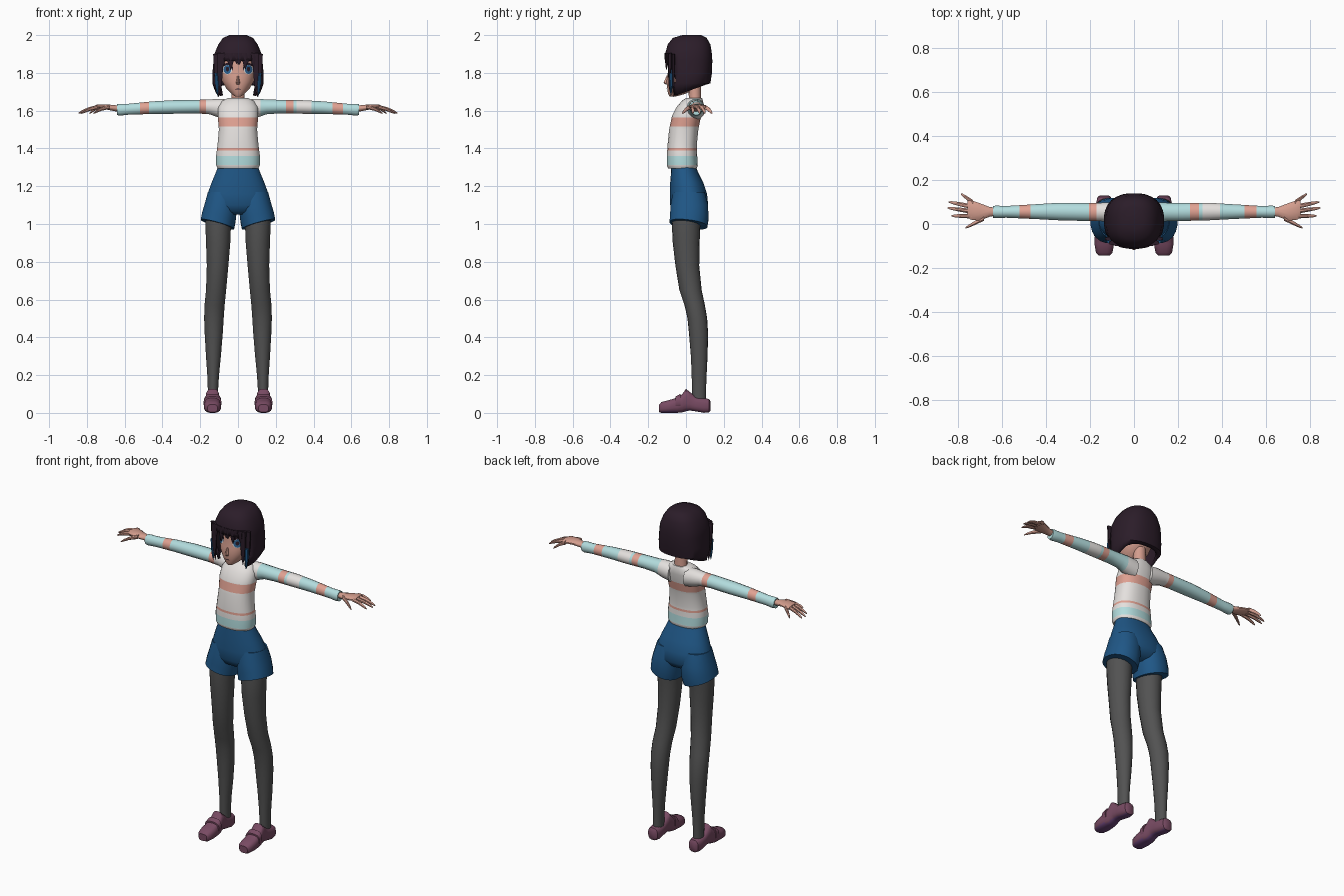
import bpy, bmesh, math
from mathutils import Vector
from mathutils.bvhtree import BVHTree

if "Cube" in bpy.data.objects:
    bpy.data.objects.remove(bpy.data.objects["Cube"])

COLORS = {
    "hair_plum": (.024, .012, .022), "skin": (.66, .34, .27), "knit_white": (.78, .75, .73),
    "knit_aqua": (.45, .72, .73), "knit_pink": (.75, .36, .29), "denim_blue": (.014, .095, .24),
    "tights_grey": (.085, .085, .085), "shoe_mauve": (.19, .07, .125),
    "sole_purple": (.15, .06, .19), "eye_blue": (.03, .13, .30)}
MATS = {}
for key, rgb in COLORS.items():
    MATS[key] = bpy.data.materials.new(key)
    MATS[key].diffuse_color = (*rgb, 1)
NAMES = list(COLORS)


def finish(name, bm, rule):
    """Turn a bmesh into an object; rule is a colour name or f(face centre, normal)."""
    bmesh.ops.recalc_face_normals(bm, faces=bm.faces)
    picks = [rule(f.calc_center_median(), f.normal) if callable(rule) else rule for f in bm.faces]
    used = sorted(set(picks), key=NAMES.index)
    for f, c in zip(bm.faces, picks):
        f.material_index = used.index(c)
    me = bpy.data.meshes.new(name)
    bm.to_mesh(me)
    for c in used:
        me.materials.append(MATS[c])
    ob = bpy.data.objects.new(name, me)
    bpy.context.collection.objects.link(ob)
    return ob


def loft(axis, rings, n=16, p=2.0, s=1, cuts=(), shift=None, caps=True):
    """Skin rings (t, lo1, hi1, lo2, hi2) along an axis; s=-1 mirrors in x."""
    rings = sorted(rings)
    for c in cuts:
        for a, b in zip(rings, rings[1:]):
            if a[0] < c < b[0]:
                k = (c - a[0]) / (b[0] - a[0])
                rings.append(tuple(u + (v - u) * k for u, v in zip(a, b)))
                rings.sort()
                break
    bm = bmesh.new()
    rows = []
    for t, a0, a1, b0, b1 in rings:
        row = []
        for i in range(n):
            th = 2 * math.pi * (i + .5) / n
            c, d = math.cos(th), math.sin(th)
            u = (a0 + a1) / 2 + (a1 - a0) / 2 * math.copysign(abs(c) ** (2 / p), c)
            v = (b0 + b1) / 2 + (b1 - b0) / 2 * math.copysign(abs(d) ** (2 / p), d)
            co = Vector({"x": (t, u, v), "y": (u, t, v), "z": (u, v, t)}[axis])
            if shift:
                co = shift(co)
            co.x *= s
            row.append(bm.verts.new(co))
        rows.append(row)
    for r, q in zip(rows, rows[1:]):
        for i in range(n):
            j = (i + 1) % n
            bm.faces.new((r[i], r[j], q[j], q[i]))
    if caps:
        bm.faces.new(rows[0])
        bm.faces.new(rows[-1])
    return bm


def inside(v, spans):
    return any(a < v < b for a, b in spans)


# Sweater body with horizontal stripes
def body_rule(c, n):
    if inside(c.z, [(1.515, 1.565), (1.39, 1.403)]):
        return "knit_pink"
    return "knit_aqua" if inside(c.z, [(1.312, 1.36)]) else "knit_white"


finish("sweater_body", loft("z", [
    (1.295, -.108, .108, -.095, .058), (1.31, -.116, .116, -.102, .063), (1.36, -.117, .117, -.102, .06),
    (1.42, -.109, .109, -.098, .058), (1.50, -.102, .102, -.09, .066), (1.57, -.108, .108, -.075, .08),
    (1.62, -.105, .105, -.05, .09), (1.652, -.085, .085, -.022, .09), (1.668, -.05, .05, .0, .085)],
    n=24, p=2.3, cuts=(1.312, 1.39, 1.403, 1.515, 1.565)), body_rule)

# Sleeves with uneven stripes
PINK = [(-.52, -.47), (-.205, -.17), (.255, .295), (.50, .555)]
WHITE = [(-.17, .12), (.31, .39)]


def sleeve_rule(c, n):
    return "knit_pink" if inside(c.x, PINK) else "knit_white" if inside(c.x, WHITE) else "knit_aqua"


for s, side in ((1, "left"), (-1, "right")):
    cuts = [abs(e) for span in PINK + WHITE for e in span if e * s > 0]
    finish(side + "_sleeve", loft("x", [
        (.05, 0, .10, 1.55, 1.66), (.10, .005, .10, 1.562, 1.664), (.15, .012, .097, 1.58, 1.66),
        (.22, .013, .096, 1.585, 1.658), (.34, .016, .097, 1.583, 1.656), (.45, .022, .09, 1.582, 1.65),
        (.58, .028, .082, 1.578, 1.637), (.625, .026, .084, 1.573, 1.637), (.64, .028, .082, 1.576, 1.635)],
        s=s, cuts=cuts), sleeve_rule)

    # Hand: flat palm and five tapered fingers
    finish(side + "_palm", loft("x", [
        (.62, .038, .074, 1.592, 1.626), (.655, .032, .078, 1.597, 1.63), (.70, .014, .096, 1.606, 1.634),
        (.74, .018, .11, 1.61, 1.634), (.755, .03, .105, 1.61, 1.63)], n=12, s=s), "skin")
    for f, (x0, y0, x1, y1) in {"thumb": (.68, .026, .765, -.018), "index": (.735, .036, .828, .037),
                                "middle": (.74, .058, .845, .073), "ring": (.74, .08, .84, .1),
                                "little": (.73, .098, .785, .137)}.items():
        rings = []
        for k, r in ((0, .012), (.5, .010), (.85, .007), (1, .003)):
            x, y, z = x0 + (x1 - x0) * k, y0 + (y1 - y0) * k, 1.62 - .034 * k ** 1.6
            rings.append((x, y - r, y + r, z - r, z + r))
        finish(f"{side}_{f}_finger", loft("x", rings, n=8, s=s), "skin")

    # Tights
    finish(side + "_leg", loft("z", [
        (1.08, .025, .17, -.07, .085), (1.0, .036, .174, -.075, .076), (.90, .04, .17, -.07, .072),
        (.78, .05, .166, -.056, .07), (.65, .062, .17, -.035, .083), (.57, .07, .178, -.008, .1),
        (.50, .075, .18, .008, .112), (.42, .08, .177, .016, .117), (.30, .09, .17, .026, .114),
        (.20, .1, .163, .03, .109), (.12, .105, .16, .032, .106), (.05, .105, .16, .035, .106)],
        n=18, s=s), "tights_grey")

    # Leg of the shorts, hem dropping toward the inside
    def hem(co):
        if co.z < 1.06:
            co.z += (co.x - .1) * .28 - co.y * .12
        return co
    finish(side + "_shorts_leg", loft("z", [
        (1.17, .0, .16, -.07, .1), (1.10, .002, .179, -.083, .118), (1.04, .012, .19, -.085, .12),
        (.997, .02, .198, -.088, .114), (1.0, .03, .185, -.078, .105)][:4], n=20, p=2.2, s=s, shift=hem),
        "denim_blue")

    # Shoe with a raised tongue, strap and heel
    finish(side + "_shoe", loft("y", [
        (-.142, .108, .162, .004, .045), (-.13, .097, .173, 0, .058), (-.09, .09, .18, 0, .068),
        (-.045, .092, .178, 0, .082), (-.02, .095, .174, .002, .1), (.0, .098, .172, .008, .128),
        (.02, .1, .17, .012, .112), (.05, .1, .17, .008, .085), (.095, .098, .172, 0, .078),
        (.122, .104, .166, .002, .074), (.13, .115, .155, .012, .06)], n=16, p=2.8, s=s),
        lambda c, n: "sole_purple" if n.z < -.7 else "shoe_mauve")
    finish(side + "_shoe_strap", loft("y", [
        (-.055, .088, .182, .02, .087), (-.03, .089, .18, .02, .101)], n=16, p=2.8, s=s), "shoe_mauve")

# Upper part of the shorts
finish("shorts_top", loft("z", [
    (1.305, -.106, .106, -.078, .052), (1.27, -.119, .119, -.08, .066), (1.22, -.14, .14, -.084, .092),
    (1.16, -.162, .162, -.085, .112), (1.10, -.176, .176, -.084, .118), (1.065, -.15, .15, -.065, .095),
    (1.05, -.09, .09, -.04, .06)], n=28, p=2.2), "denim_blue")

# Neck and head
finish("neck", loft("z", [(1.6, -.05, .05, .01, .085), (1.66, -.036, .036, .016, .08),
                          (1.75, -.034, .034, .01, .08)], n=14), "skin")
head = loft("z", [
    (1.676, -.016, .016, -.088, -.05), (1.69, -.036, .036, -.096, .0), (1.72, -.064, .064, -.1, .05),
    (1.755, -.084, .084, -.104, .08), (1.785, -.091, .091, -.099, .095), (1.83, -.096, .096, -.094, .105),
    (1.89, -.1, .1, -.092, .105), (1.94, -.08, .08, -.07, .09)], n=24, p=2.2)
surface = BVHTree.FromBMesh(head)
finish("head", head, "skin")
finish("nose", loft("z", [(1.738, -.008, .008, -.108, -.09), (1.748, -.011, .011, -.12, -.09),
                          (1.785, -.004, .004, -.103, -.09)], n=8), "skin")


def face_plate(name, x, z, rx, rz, color, lift):
    """Thin oval laid on the front of the face."""
    bm = bmesh.new()
    bmesh.ops.create_circle(bm, cap_ends=True, cap_tris=True, segments=14, radius=1)
    for v in bm.verts:
        px, pz = x + v.co.x * rx, z + v.co.y * rz
        hit = surface.ray_cast(Vector((px, -1, pz)), Vector((0, 1, 0)))[0]
        v.co = (px, (hit.y if hit else -.06) - lift, pz)
    bmesh.ops.triangulate(bm, faces=bm.faces)
    ob = finish(name, bm, color)
    if sum(p.normal.y for p in ob.data.polygons) > 0:
        ob.data.flip_normals()


for s, side in ((1, "left"), (-1, "right")):
    face_plate(side + "_eye_lash", s * .056, 1.824, .029, .029, "hair_plum", .002)
    face_plate(side + "_eye_white", s * .056, 1.817, .026, .025, "knit_white", .004)
    face_plate(side + "_iris", s * .056, 1.818, .02, .024, "eye_blue", .006)
    face_plate(side + "_pupil", s * .056, 1.82, .009, .012, "hair_plum", .008)
face_plate("mouth", 0, 1.714, .016, .0025, "hair_plum", .003)


# Bob hair: a shell open around the face, longer toward the front
def bob(co):
    if co.z < 1.72:
        co.z += (co.y + .06) * .36
    return co


hair = loft("z", [
    (2.0, -.045, .045, -.02, .08), (1.985, -.08, .08, -.07, .11), (1.95, -.105, .105, -.098, .13),
    (1.90, -.126, .126, -.111, .138), (1.865, -.13, .13, -.113, .14), (1.80, -.136, .136, -.11, .138),
    (1.745, -.137, .137, -.1, .13), (1.678, -.12, .12, -.085, .11)], n=28, p=2.5, shift=bob, caps=False)
top = [v for v in hair.verts if v.co.z > 1.999]
hair.faces.new(top)
bmesh.ops.delete(hair, geom=[f for f in hair.faces if f.calc_center_median().z < 1.87
                             and f.calc_center_median().y < -.06], context="FACES")
shell = finish("hair_bob", hair, "hair_plum")
mod = shell.modifiers.new("thickness", "SOLIDIFY")
mod.thickness, mod.offset = .016, -1


def lock(name, x, y, z0, z1, w, lean, color="hair_plum"):
    """Flat tapered strand hanging from z0 to z1."""
    rings = []
    for k, g in ((0, 1), (.45, .95), (.8, .55), (1, .06)):
        cx = x + lean * k
        rings.append((z0 + (z1 - z0) * k, cx - w * g, cx + w * g, y - .008 * g, y + .01 * g))
    finish(name, loft("z", rings, n=6), color)


# Ragged fringe, long side locks and blue inner strands
ENDS = (1.79, 1.825, 1.85, 1.815, 1.845, 1.84, 1.82, 1.85, 1.83, 1.785)
for i, end in enumerate(ENDS):
    x = -.099 + .022 * i
    lock(f"fringe_lock_{i + 1}", x, -.106 + 2.2 * x * x, 1.905, end, .0155, .006 * (-1) ** i)
for s, side in ((1, "left"), (-1, "right")):
    lock(side + "_front_lock", s * .096, -.088, 1.90, 1.70, .018, s * -.002)
    lock(side + "_side_lock", s * .115, -.068, 1.90, 1.672, .019, s * -.012)
    lock(side + "_blue_strand", s * .113, -.08, 1.80, 1.675, .012, s * -.004, "denim_blue")

# Smooth shading with crisp edges
bpy.ops.object.select_all(action="SELECT")
bpy.context.view_layer.objects.active = shell
bpy.ops.object.shade_smooth_by_angle(angle=math.radians(40))

for m in bpy.data.materials:
    if m.users and not m.is_grease_pencil:
        m.use_nodes = True
        m.node_tree.nodes["Principled BSDF"].inputs["Base Color"].default_value = m.diffuse_color
